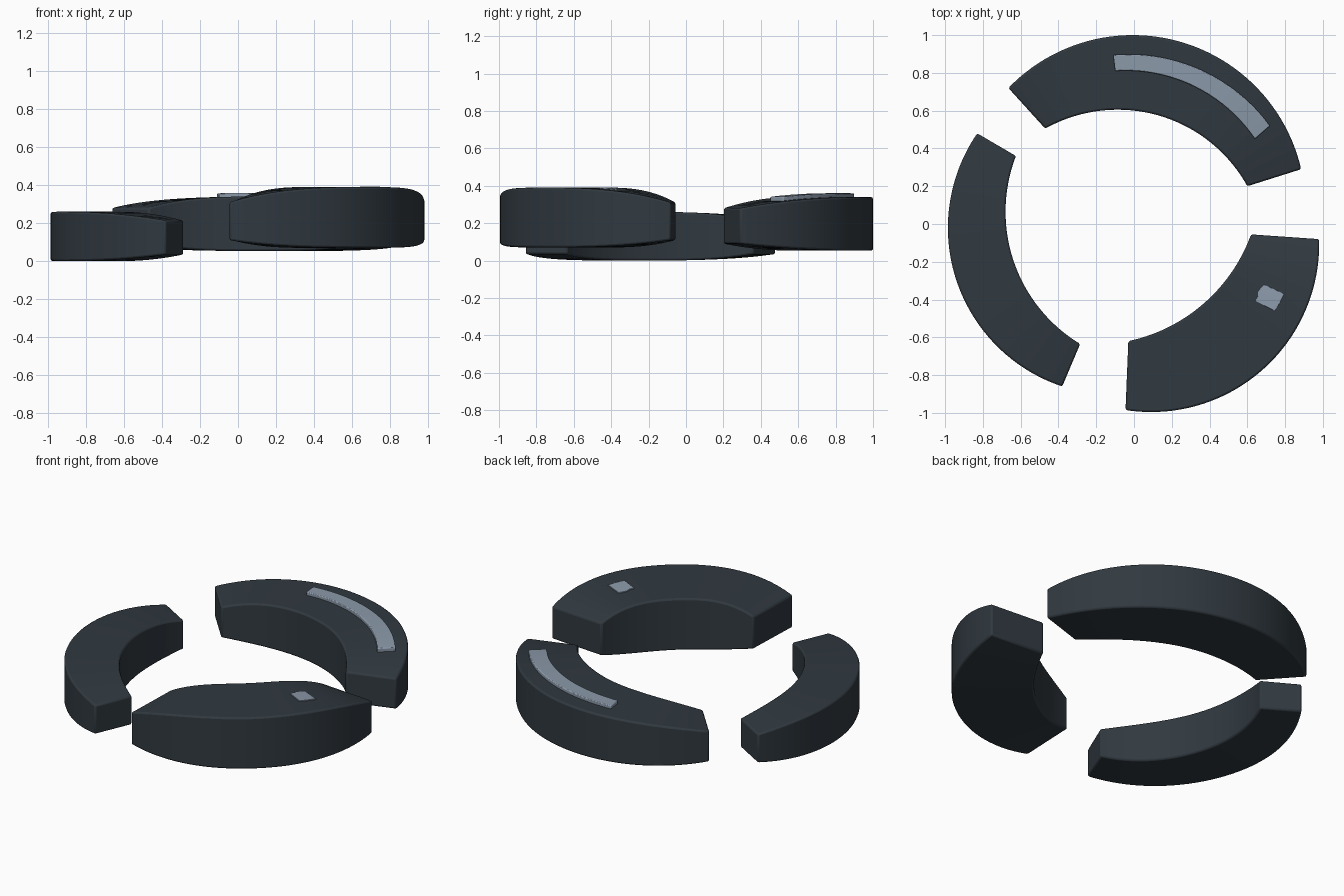
import bpy, bmesh, math
from mathutils import Vector

cube = bpy.data.objects.get("Cube")
if cube:
    bpy.data.objects.remove(cube, do_unlink=True)


def material(name, rgb, roughness):
    m = bpy.data.materials.new(name)
    m.use_nodes = True
    m.diffuse_color = (*rgb, 1)
    bsdf = m.node_tree.nodes["Principled BSDF"]
    bsdf.inputs["Base Color"].default_value = (*rgb, 1)
    bsdf.inputs["Roughness"].default_value = roughness
    return m


slate = material("dark slate", (0.030, 0.041, 0.051), 0.6)
pale = material("pale blue grey", (0.26, 0.32, 0.40), 0.5)


def arc(a, b, c, n):
    """Evenly spaced points on the circle arc from a through b to c."""
    a, b, c = Vector(a), Vector(b), Vector(c)
    u, v = b - a, c - a
    k = 2 * (u.x * v.y - u.y * v.x)
    centre = a + Vector((v.y * u.dot(u) - u.y * v.dot(v),
                         u.x * v.dot(v) - v.x * u.dot(u))) / k
    r = (a - centre).length
    angle = lambda p: math.atan2(p.y - centre.y, p.x - centre.x)
    start = angle(a)
    sweep = (angle(c) - start) % math.tau
    if (angle(b) - start) % math.tau > sweep:
        sweep -= math.tau
    return [centre + r * Vector((math.cos(start + sweep * i / n),
                                 math.sin(start + sweep * i / n)))
            for i in range(n + 1)]


def swell(ends, middle):
    """Height that eases from the ends to a broad middle."""
    return lambda t: ends + (middle - ends) * (1 - abs(2 * t - 1) ** 3)


def segment(name, outer, inner, low, high, mat, bevel, n=48, span=(0, 1)):
    """Curved block between two arcs with varying floor and top heights."""
    bm = bmesh.new()
    rings = []
    for i, (o, p) in enumerate(zip(arc(*outer, n), arc(*inner, n))):
        t = span[0] + (span[1] - span[0]) * i / n
        section = ((o, low(t)), (o, high(t)), (p, high(t)), (p, low(t)))
        rings.append([bm.verts.new((q.x, q.y, z)) for q, z in section])
    for r, s in zip(rings, rings[1:]):
        for j in range(4):
            k = (j + 1) % 4
            bm.faces.new((r[j], r[k], s[k], s[j]))
    bm.faces.new(rings[0])
    bm.faces.new(rings[-1])
    bmesh.ops.recalc_face_normals(bm, faces=bm.faces)
    mesh = bpy.data.meshes.new(name)
    bm.to_mesh(mesh)
    bm.free()
    mesh.materials.append(mat)
    obj = bpy.data.objects.new(name, mesh)
    bpy.context.collection.objects.link(obj)
    mod = obj.modifiers.new("soft edges", "BEVEL")
    mod.width, mod.segments, mod.limit_method = bevel, 2, "ANGLE"
    mod.angle_limit = math.radians(40)
    bpy.ops.object.select_all(action="DESELECT")
    obj.select_set(True)
    bpy.context.view_layer.objects.active = obj
    bpy.ops.object.shade_smooth_by_angle(angle=math.radians(35))
    return obj


# Three ring segments
back_top, front_top = swell(0.28, 0.34), swell(0.31, 0.39)
segment("back_segment",
        ((-0.665, 0.72), (0, 1), (0.885, 0.29)),
        ((-0.47, 0.505), (-0.1, 0.605), (0.6, 0.2)),
        swell(0.09, 0.053), back_top, slate, 0.01)
segment("side_segment",
        ((-0.83, 0.48), (-0.985, -0.04), (-0.38, -0.86)),
        ((-0.625, 0.36), (-0.68, 0.07), (-0.285, -0.635)),
        swell(0.035, 0), swell(0.213, 0.26), slate, 0.01)
segment("front_segment",
        ((0.98, -0.08), (0.72, -0.735), (-0.045, -0.985)),
        ((0.62, -0.055), (0.37, -0.42), (-0.03, -0.62)),
        swell(0.11, 0.07), front_top, slate, 0.01)

# Raised curved strip on the back segment
segment("back_strip",
        ((-0.11, 0.895), (0.357, 0.815), (0.72, 0.52)),
        ((-0.1, 0.81), (0.315, 0.73), (0.64, 0.45)),
        lambda t: back_top(t) - 0.01, lambda t: back_top(t) + 0.02,
        pale, 0.005, 32, (0.31, 0.84))

# Small plate on the front segment
segment("front_plate",
        ((0.795, -0.37), (0.772, -0.416), (0.745, -0.46)),
        ((0.69, -0.32), (0.668, -0.364), (0.645, -0.41)),
        lambda t: front_top(t) - 0.002, lambda t: front_top(t) + 0.006,
        pale, 0.001, 4, (0.23, 0.31))
